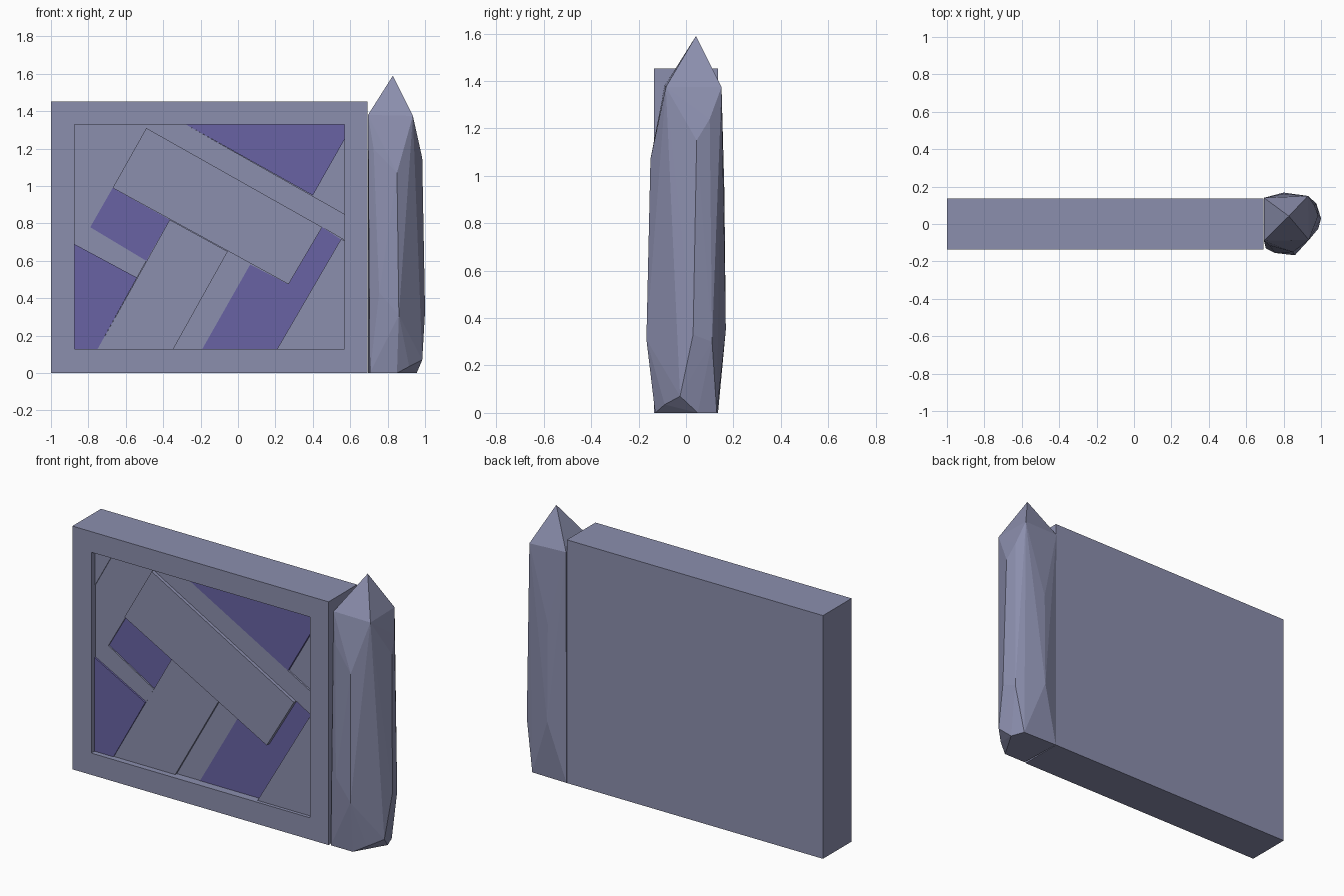
import bpy, bmesh

if "Cube" in bpy.data.objects:
    bpy.data.objects.remove(bpy.data.objects["Cube"])


def colour(name, rgb):
    m = bpy.data.materials.new(name)
    m.diffuse_color = (*rgb, 1)
    m.use_nodes = True
    m.node_tree.nodes["Principled BSDF"].inputs["Base Color"].default_value = m.diffuse_color
    return m


STONE = colour("slate", (0.26, 0.273, 0.42))
GLASS = colour("purple", (0.14, 0.124, 0.37))
FRONT = -0.135
DEPTH = 0.05
L, R, B, T = -0.875, 0.57, 0.13, 1.33     # frame opening


def finish(name, bm, mat=STONE):
    bmesh.ops.recalc_face_normals(bm, faces=bm.faces)
    me = bpy.data.meshes.new(name)
    bm.to_mesh(me)
    bm.free()
    ob = bpy.data.objects.new(name, me)
    bpy.context.collection.objects.link(ob)
    me.materials.append(mat)
    return ob


def panel(name, depth, points, mat=STONE):
    """Flat piece outlined in x,z whose face sits `depth` behind the frame front."""
    bm = bmesh.new()
    face = bm.faces.new([bm.verts.new((x, FRONT + depth, z)) for x, z in points])
    ext = bmesh.ops.extrude_face_region(bm, geom=[face], use_keep_orig=True)
    for v in ext["geom"]:
        if isinstance(v, bmesh.types.BMVert):
            v.co.y = FRONT + DEPTH + 0.01
    finish(name, bm, mat)


# Framed slab: a block with its front face inset to the opening and pushed back
bm = bmesh.new()
bmesh.ops.create_cube(bm, size=1)
for v in bm.verts:
    v.co = (v.co.x * 1.693 - 0.1535, v.co.y * 0.27, (v.co.z + 0.5) * 1.453)
bmesh.ops.recalc_face_normals(bm, faces=bm.faces)
front = min(bm.faces, key=lambda f: f.calc_center_median().y)
bmesh.ops.inset_region(bm, faces=[front], thickness=0.1)
for v in front.verts:
    v.co.x = L if v.co.x < -0.15 else R
    v.co.z = B if v.co.z < 0.7 else T
walls = bmesh.ops.extrude_face_region(bm, geom=[front])
bmesh.ops.translate(bm, vec=(0, DEPTH, 0),
                    verts=[g for g in walls["geom"] if isinstance(g, bmesh.types.BMVert)])
if front.is_valid:
    bmesh.ops.delete(bm, geom=[front], context='FACES_ONLY')
finish("framed_slab", bm)

# Grey relief pieces inside the frame
panel("main_plank", 0.02, [(-.67, .99), (-.49, 1.31), (.45, .78), (.27, .475)])
panel("upright_plank", 0.035, [(-.75, B), (-.345, B), (-.055, .65), (-.365, .82)])
panel("upper_band", 0.04, [(L, 1.12), (-.76, T), (-.28, T), (R, .85), (R, .71),
                           (.45, .78), (-.49, 1.31), (-.67, .99), (-.79, .78),
                           (-.49, .60), (-.54, .51), (L, .69)])
panel("top_corner", 0.035, [(L, 1.12), (-.76, T), (L, T)])
panel("lower_corner", 0.02, [(.21, B), (R, B), (R, .71), (.55, .715)])

# Purple pieces
panel("purple_top", 0.035, [(-.28, T), (R, T), (R, 1.25), (.40, .95)], GLASS)
panel("purple_middle", 0.048, [(-.67, .99), (-.365, .82), (-.49, .60), (-.79, .78)], GLASS)
panel("purple_left", 0.03, [(L, .69), (-.54, .51), (-.75, B), (L, B)], GLASS)
panel("purple_lower", 0.048, [(-.19, B), (.065, .58), (.27, .475), (.45, .78),
                              (.55, .715), (.21, B)], GLASS)

# Faceted crystal pillar: hull over irregular rings
rings = [
    (.828, .042, 1.59),
    (.695, -.09, 1.38), (.935, -.085, 1.375), (.93, .15, 1.375), (.695, .14, 1.38),
    (.725, -.115, 1.2), (.85, -.15, 1.07), (.985, .045, 1.15), (.965, .10, 1.24), (.80, .162, .93),
    (.755, -.155, .43), (.86, -.167, .31), (1.0, .03, .33), (.975, .11, .30), (.80, .168, .35),
    (.915, -.09, .035), (.985, -.025, .07),
    (.705, -.13, 0), (.85, -.13, 0), (.955, .05, 0), (.925, .13, 0), (.695, .135, 0),
]
bm = bmesh.new()
for p in rings:
    bm.verts.new(p)
bmesh.ops.convex_hull(bm, input=bm.verts[:])
finish("crystal_pillar", bm)
